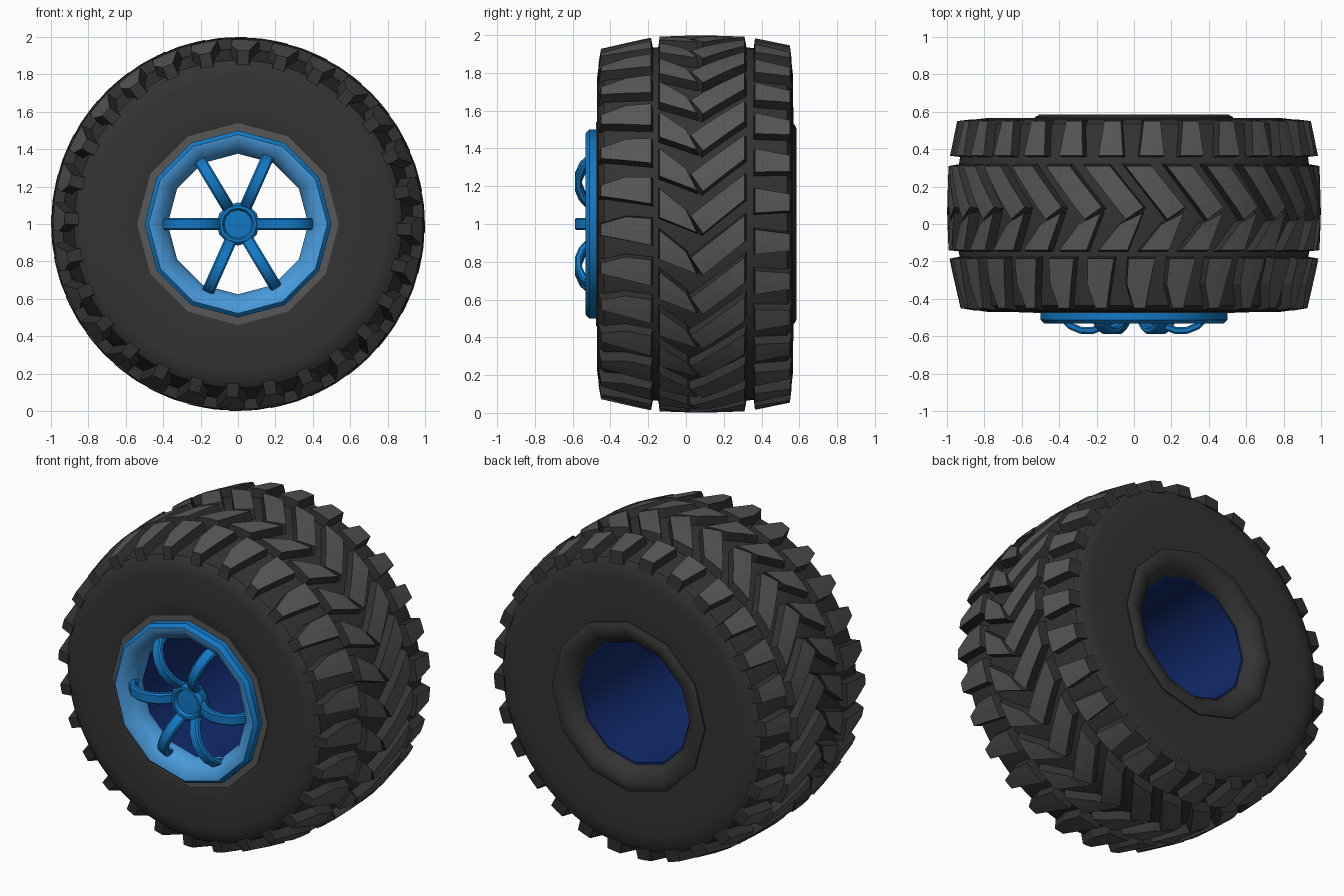
import bpy, bmesh, math

if "Cube" in bpy.data.objects:
    bpy.data.objects.remove(bpy.data.objects["Cube"])

def material(name, c):
    m = bpy.data.materials.new(name)
    m.diffuse_color = (*c, 1)
    m.use_nodes = True
    m.node_tree.nodes["Principled BSDF"].inputs["Base Color"].default_value = m.diffuse_color
    return m

RUBBER = material("dark_rubber", (0.033, 0.033, 0.033))
TREAD = material("tread_grey", (0.095, 0.095, 0.095))
BLUE = material("blue", (0.006, 0.19, 0.56))
LIGHT = material("light_blue", (0.065, 0.32, 0.70))
NAVY = material("dark_blue", (0.006, 0.023, 0.15))

def finish(bm, name, mats, angle=None):
    bmesh.ops.recalc_face_normals(bm, faces=bm.faces[:])
    me = bpy.data.meshes.new(name)
    bm.to_mesh(me)
    bm.free()
    for m in mats:
        me.materials.append(m)
    ob = bpy.data.objects.new(name, me)
    bpy.context.collection.objects.link(ob)
    if angle:
        bpy.ops.object.select_all(action='DESELECT')
        ob.select_set(True)
        bpy.context.view_layer.objects.active = ob
        bpy.ops.object.shade_smooth_by_angle(angle=math.radians(angle))
    return ob

def wheel_point(phi, y, r):
    return (r * math.sin(phi), y, 1 + r * math.cos(phi))

def revolve(name, profile, sides, mats, rule=lambda i: 0, angle=38):
    """Turn a closed (radius, y) profile around the wheel axis."""
    bm = bmesh.new()
    rings = [[bm.verts.new(wheel_point(2 * math.pi * k / sides, y, r)) for r, y in profile]
             for k in range(sides)]
    n = len(profile)
    for k in range(sides):
        a, b = rings[k], rings[(k + 1) % sides]
        for i in range(n):
            j = (i + 1) % n
            f = bm.faces.new((a[i], a[j], b[j], b[i]))
            f.material_index = rule(i)
    return finish(bm, name, mats, angle)

# Crown of the tread: radius against y
CROWN = [(-0.46, .925), (-0.2, .985), (-0.14, .992), (0.08, 1.0),
         (0.31, .992), (0.36, .985), (0.56, .945)]

def crown(y):
    if y <= CROWN[0][0]:
        return CROWN[0][1]
    for (y0, r0), (y1, r1) in zip(CROWN, CROWN[1:]):
        if y <= y1:
            return r0 + (r1 - r0) * (y - y0) / (y1 - y0)
    return CROWN[-1][1]

# Tyre body
DEPTH = 0.055
outer = [(crown(y) - DEPTH, y) for y in (-0.435, -0.32, -0.2, -0.14, 0.08, 0.31, 0.36, 0.535)]
revolve("tyre_body",
        [(0.43, -0.44), (0.47, -0.468), (0.6, -0.472), (0.78, -0.47), (0.84, -0.462)] + outer
        + [(0.86, 0.558), (0.79, 0.566), (0.6, 0.568), (0.47, 0.56), (0.43, 0.5)],
        84, [RUBBER])

# Tread blocks: each row is a strip of stations (x_left, y_left, x_right, y_right)
COUNT = 28

def tread_row(name, stations, splits=3, across=2):
    rows = []
    for a, b in zip(stations, stations[1:]):
        for s in range(splits):
            rows.append([p + (q - p) * s / splits for p, q in zip(a, b)])
    rows.append(list(stations[-1]))
    grid = [[(r[0] + (r[2] - r[0]) * t / across, r[1] + (r[3] - r[1]) * t / across)
             for t in range(across + 1)] for r in rows]
    pts = [p for g in grid for p in g]
    cx = sum(p[0] for p in pts) / len(pts)
    cy = sum(p[1] for p in pts) / len(pts)
    n, m = len(grid), across
    loop = ([(0, j) for j in range(m)] + [(i, m) for i in range(n - 1)]
            + [(n - 1, j) for j in range(m, 0, -1)] + [(i, 0) for i in range(n - 1, 0, -1)])
    bm = bmesh.new()
    for k in range(COUNT):
        turn = 2 * math.pi * k / COUNT
        top = [[bm.verts.new(wheel_point(turn + x, y, crown(y))) for x, y in g] for g in grid]
        for i in range(n - 1):
            for j in range(m):
                f = bm.faces.new((top[i][j], top[i][j + 1], top[i + 1][j + 1], top[i + 1][j]))
                f.material_index = 1
        base = []
        for i, j in loop:
            x, y = grid[i][j]
            base.append(bm.verts.new(wheel_point(
                turn + cx + (x - cx) * 1.16, cy + (y - cy) * 1.1, crown(y) - DEPTH - 0.02)))
        for q in range(len(loop)):
            w = (q + 1) % len(loop)
            (i, j), (u, v) = loop[q], loop[w]
            bm.faces.new((top[i][j], top[u][v], base[w], base[q]))
        bm.faces.new(base)
    return finish(bm, name, [RUBBER, TREAD])

tread_row("tread_back_shoulder",
          [(0.03, 0.365, 0.165, 0.365), (0.055, 0.55, 0.15, 0.55)])
tread_row("tread_centre_back",
          [(-0.27, 0.31, -0.13, 0.31), (-0.045, 0.025, 0.05, 0.09)], 4)
tread_row("tread_centre_front",
          [(-0.075, 0.0, 0.045, 0.058), (-0.19, -0.14, -0.035, -0.14)], 4)
tread_row("tread_front_shoulder",
          [(-0.03, -0.185, 0.115, -0.185), (-0.04, -0.32, 0.085, -0.34),
           (0.0, -0.45, 0.065, -0.45)], 2)

# Bead rings, twelve-sided
revolve("front_bead_ring", [(0.44, -0.46), (0.54, -0.46), (0.54, -0.477), (0.44, -0.477)],
        12, [TREAD])
revolve("back_bead_ring",
        [(0.53, 0.54), (0.53, 0.572), (0.505, 0.585), (0.47, 0.583), (0.425, 0.565),
         (0.39, 0.52), (0.382, 0.46), (0.44, 0.46)], 12, [RUBBER], angle=45)

# Rim: blue outer band, light blue dished face
revolve("rim",
        [(0.5, -0.45), (0.5, -0.512), (0.478, -0.533), (0.452, -0.53), (0.395, -0.485),
         (0.376, -0.44), (0.376, -0.41), (0.42, -0.41)],
        12, [BLUE, LIGHT], lambda i: 1 if 2 <= i <= 5 else 0)
revolve("rim_barrel", [(0.377, -0.42), (0.377, 0.5), (0.41, 0.5), (0.41, -0.42)], 12, [NAVY])

# Hub with a recessed cap
revolve("hub",
        [(0.1, -0.43), (0.115, -0.45), (0.115, -0.5), (0.1, -0.516), (0.085, -0.516),
         (0.075, -0.495), (0.06, -0.495), (0.002, -0.497), (0.002, -0.43)], 12, [BLUE])

# Arched spokes
PATH = [(0.09, -0.47), (0.125, -0.515), (0.17, -0.55), (0.225, -0.57), (0.285, -0.568),
        (0.34, -0.545), (0.377, -0.505), (0.39, -0.455)]
W, T, C = 0.033, 0.019, 0.009
SECTION = [(-W, -T + C), (-W + C, -T), (W - C, -T), (W, -T + C),
           (W, T - C), (W - C, T), (-W + C, T), (-W, T - C)]

def spoke(name, degrees):
    a = math.radians(degrees)
    ca, sa = math.cos(a), math.sin(a)
    bm = bmesh.new()
    rings = []
    for i, (r, y) in enumerate(PATH):
        p, q = PATH[max(i - 1, 0)], PATH[min(i + 1, len(PATH) - 1)]
        dr, dy = q[0] - p[0], q[1] - p[1]
        d = math.hypot(dr, dy)
        ring = []
        for s, t in SECTION:
            rr, yy = r - t * dy / d, y + t * dr / d
            ring.append(bm.verts.new((rr * ca - s * sa, yy, 1 + rr * sa + s * ca)))
        rings.append(ring)
    for u, v in zip(rings, rings[1:]):
        for k in range(8):
            bm.faces.new((u[k], u[(k + 1) % 8], v[(k + 1) % 8], v[k]))
    bm.faces.new(rings[0])
    bm.faces.new(rings[-1])
    finish(bm, name, [BLUE], 35)

for i, deg in enumerate((0, 66, 121, 180, 246, 301)):
    spoke("spoke_%d" % (i + 1), deg)
